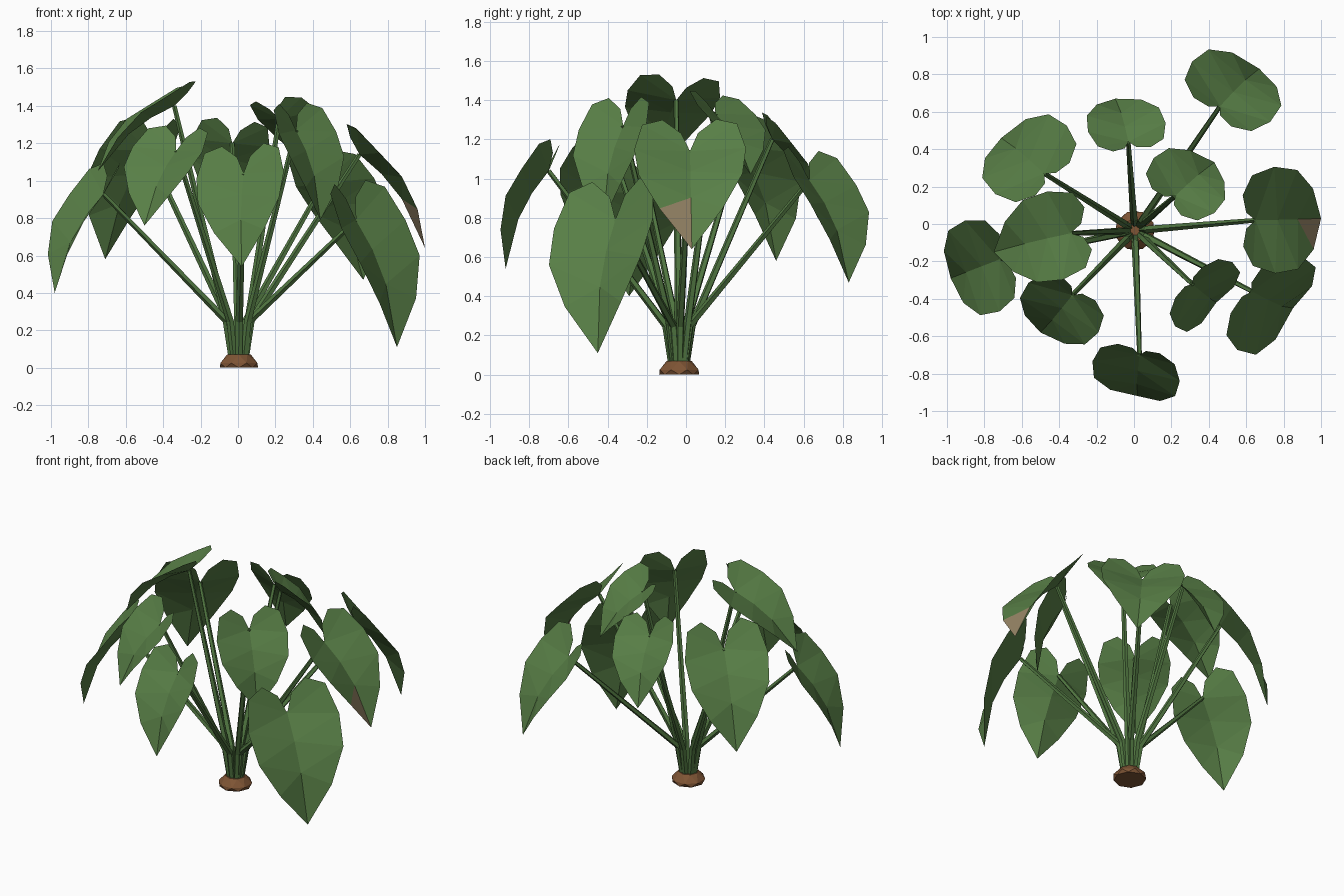
import bpy, bmesh, math
from mathutils import Vector

old = bpy.data.objects.get("Cube")
if old:
    bpy.data.objects.remove(old)


def material(name, colour):
    m = bpy.data.materials.new(name)
    m.use_nodes = True
    m.diffuse_color = (*colour, 1)
    m.node_tree.nodes["Principled BSDF"].inputs["Base Color"].default_value = (*colour, 1)
    return m


LEAF = material("leaf green", (0.098, 0.212, 0.062))
STEM = material("stem green", (0.085, 0.19, 0.055))
TAN = material("withered tan", (0.30, 0.23, 0.13))
BROWN = material("corm brown", (0.21, 0.09, 0.035))
CENTRE = Vector((0.005, -0.035, 0))


def finish(bm, name, *mats):
    me = bpy.data.meshes.new(name)
    bm.to_mesh(me)
    bm.free()
    for m in mats:
        me.materials.append(m)
    ob = bpy.data.objects.new(name, me)
    bpy.context.collection.objects.link(ob)


def loft(name, rings, mat):
    """Skin a list of equal-sized rings and cap both ends."""
    bm = bmesh.new()
    rows = [[bm.verts.new(p) for p in ring] for ring in rings]
    n = len(rows[0])
    for a, b in zip(rows, rows[1:]):
        for i in range(n):
            j = (i + 1) % n
            bm.faces.new((a[i], a[j], b[i]))
            bm.faces.new((a[j], b[j], b[i]))
    bm.faces.new(rows[0][::-1])
    bm.faces.new(rows[-1])
    bmesh.ops.recalc_face_normals(bm, faces=bm.faces)
    finish(bm, name, mat)


def ring(centre, radius, normal, sides=5, turn=0):
    side = normal.orthogonal().normalized()
    other = normal.cross(side).normalized()
    return [centre + radius * (side * math.cos(a) + other * math.sin(a))
            for a in (turn + math.tau * i / sides for i in range(sides))]


# Half outline of the heart: (fraction of half width, fraction from notch to tip)
EDGE = [(0.15, -0.17), (0.48, -0.28), (0.85, -0.20), (1.0, 0.08), (0.93, 0.37), (0.57, 0.68)]
RIB = [(0, 0), (0, 0.25), (0, 0.53), (0, 1)]
BOW, FOLD = 0.32, 0.27


def heart_leaf(name, notch, tip, across, width, withered):
    axis = tip - notch
    length = axis.length
    axis.normalize()
    across = (across - axis * across.dot(axis)).normalized()
    normal = axis.cross(across)
    if normal.z < 0:
        normal = -normal
    half = width / 2

    def place(u, t):
        # The blade arches towards the tip while the lobes stay straight
        arch = BOW * length * max(t, 0) * (1 - t)
        return (notch + axis * (t * length) + across * (u * half)
                + normal * (arch + FOLD * half * abs(u)))

    bm = bmesh.new()
    rib = [bm.verts.new(place(*p)) for p in RIB]
    for s in (1, -1):
        e = [bm.verts.new(place(s * u, t)) for u, t in EDGE]
        tris = [(rib[0], e[0], e[1]), (rib[0], e[1], e[2]), (rib[0], e[2], e[3]),
                (rib[0], e[3], rib[1]), (rib[1], e[3], e[4]), (rib[1], e[4], rib[2]),
                (rib[2], e[4], e[5]), (rib[2], e[5], rib[3])]
        for tri in tris:
            f = bm.faces.new(tri)
            f.normal_update()
            if f.normal.dot(normal) < 0:
                f.normal_flip()
        # One withered half tip
        if withered and s < 0:
            f.material_index = 1
    finish(bm, name, LEAF, TAN)


def stem(name, notch):
    out = Vector((notch.x, notch.y, 0)) - CENTRE
    out.normalize()
    foot = CENTRE + out * 0.035 + Vector((0, 0, 0.04))
    knee = CENTRE + out * 0.066 + Vector((0, 0, 0.25))
    up, reach = (knee - foot).normalized(), (notch - knee).normalized()
    loft(name, [ring(foot, 0.019, up), ring(knee, 0.021, (up + reach).normalized()),
                ring(notch, 0.013, reach)], STEM)


# Name, notch, tip, direction across the blade, width
LEAVES = [
    ("back_left", (.46, .63, .99), (.67, .83, .47), (.43, -.30), .53),
    ("back", (-.03, .44, 1.2), (-.10, .67, .80), (1, .05), .42),
    ("back_right", (-.48, .27, 1.16), (-.71, .46, .58), (.40, .36), .53),
    ("inner_left", (.22, .15, 1.33), (.43, .33, 1.02), (.32, -.24), .44),
    ("inner_right", (-.34, -.05, 1.4), (-.75, -.15, 1.05), (-.08, 1), .48),
    ("right", (-.72, -.19, .93), (-.98, -.29, .40), (.18, -.48), .52),
    ("front_right", (-.33, -.38, 1.16), (-.50, -.58, .76), (.38, -.25), .46),
    ("front", (.03, -.70, 1.04), (.02, -.92, .54), (.46, -.12), .48),
    ("inner_front", (.31, -.32, 1.27), (.44, -.42, .79), (.30, .33), .46),
    ("front_left", (.63, -.36, .79), (.85, -.45, .11), (.36, .50), .61),
    ("left", (.65, .02, 1.14), (1.0, .03, .64), (0, 1), .57),
]
for name, notch, tip, across, width in LEAVES:
    notch = Vector(notch)
    heart_leaf(name + "_leaf", notch, Vector(tip), Vector((*across, 0)), width, name == "left")
    stem(name + "_stem", notch)

# Faceted corm at the foot
UP = Vector((0, 0, 1))
loft("corm", [ring(CENTRE + UP * z, r, UP, 8, turn)
              for z, r, turn in ((0, .102, 0), (.025, .107, .39), (.07, .064, .78))], BROWN)
